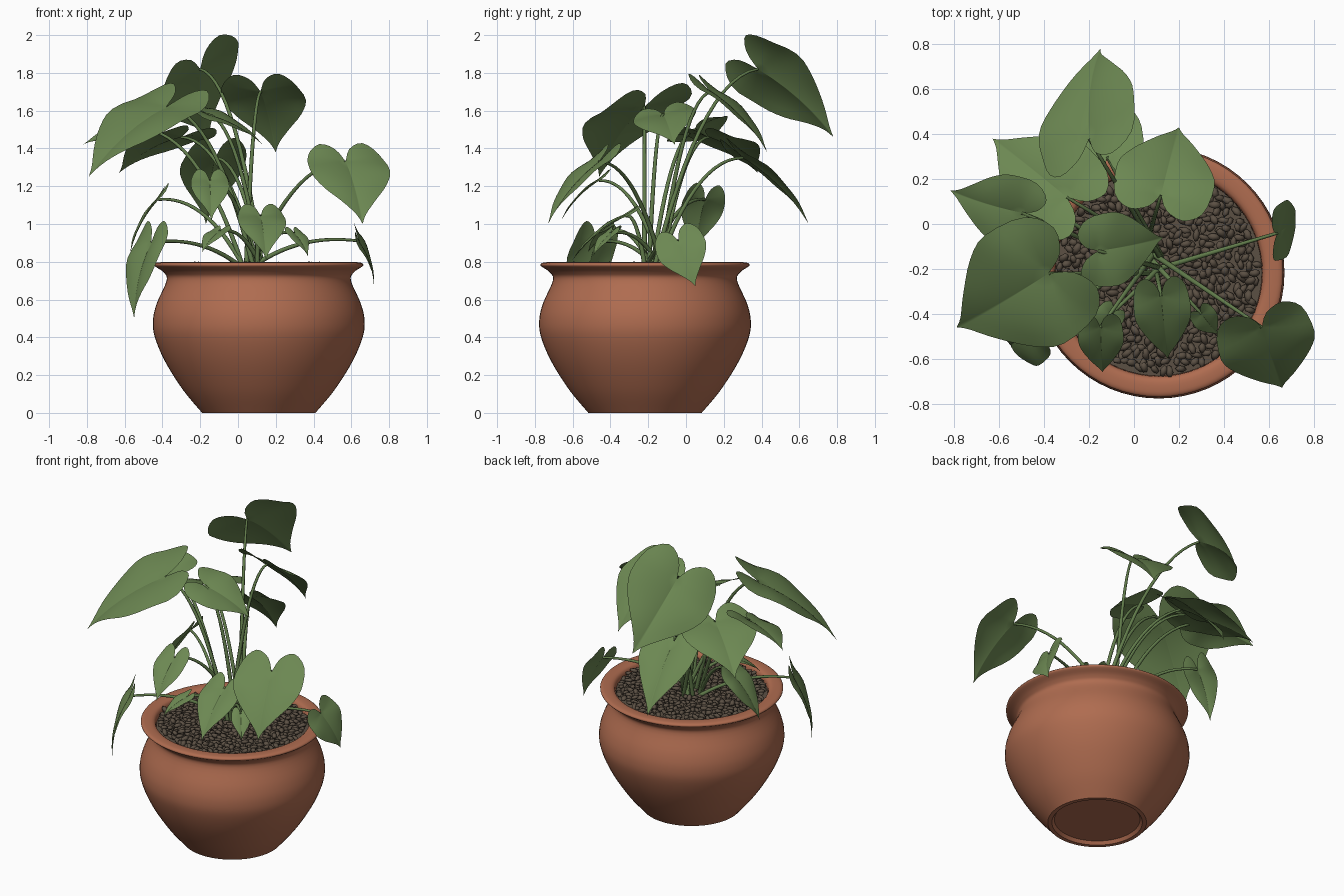
import bpy, bmesh, math, random
from mathutils import Vector, Matrix, Euler

if "Cube" in bpy.data.objects:
    bpy.data.objects.remove(bpy.data.objects["Cube"])

random.seed(4)
CX, CY = 0.11, -0.217          # pot axis


def material(name, rgb):
    m = bpy.data.materials.new(name)
    m.diffuse_color = (*rgb, 1)
    m.use_nodes = True
    m.node_tree.nodes["Principled BSDF"].inputs["Base Color"].default_value = m.diffuse_color
    return m


TERRACOTTA = material("terracotta", (0.43, 0.15, 0.08))
LEAF = material("leaf green", (0.15, 0.245, 0.085))
STEM = material("stem green", (0.12, 0.20, 0.07))
PEBBLE = material("pebble brown", (0.105, 0.08, 0.057))


def make_object(name, bm, mat):
    mesh = bpy.data.meshes.new(name)
    bm.to_mesh(mesh)
    bm.free()
    for p in mesh.polygons:
        p.use_smooth = True
    mesh.materials.append(mat)
    ob = bpy.data.objects.new(name, mesh)
    bpy.context.collection.objects.link(ob)
    return ob


def smooth_line(pts, n):
    """Catmull-Rom through 2D points."""
    v = [Vector(p) for p in pts]
    out = []
    for i in range(len(v) - 1):
        a, b, c, d = v[max(i - 1, 0)], v[i], v[i + 1], v[min(i + 2, len(v) - 1)]
        for k in range(n):
            t = k / n
            out.append(0.5 * (2 * b + (c - a) * t + (2 * a - 5 * b + 4 * c - d) * t * t
                              + (3 * b - a - 3 * c + d) * t ** 3))
    return out + [v[-1]]


def lathe(name, profile, mat, segs=64):
    bm = bmesh.new()
    rows = []
    for r, z in profile:
        rows.append([bm.verts.new((CX + r * math.cos(math.tau * i / segs),
                                   CY + r * math.sin(math.tau * i / segs), z)) for i in range(segs)])
    for a, b in zip(rows, rows[1:]):
        for i in range(segs):
            j = (i + 1) % segs
            bm.faces.new((a[i], a[j], b[j], b[i]))
    bmesh.ops.remove_doubles(bm, verts=bm.verts, dist=1e-5)
    bmesh.ops.recalc_face_normals(bm, faces=bm.faces)
    ob = make_object(name, bm, mat)
    bpy.context.view_layer.objects.active = ob
    ob.select_set(True)
    bpy.ops.object.shade_smooth_by_angle(angle=math.radians(40))
    ob.select_set(False)


# Pot: recessed foot, round belly, narrow neck, rolled rim
foot = [(0, 0.02), (0.26, 0.02), (0.275, 0)]
body = smooth_line([(0.30, 0), (0.40, 0.12), (0.495, 0.27), (0.55, 0.40), (0.56, 0.49),
                    (0.54, 0.58), (0.488, 0.70), (0.505, 0.745), (0.553, 0.78),
                    (0.53, 0.797), (0.468, 0.785), (0.46, 0.70)], 5)
lathe("pot", foot + [tuple(p) for p in body], TERRACOTTA)

# Soil bed under the pebbles
lathe("soil", [(0, 0.765), (0.46, 0.755)], PEBBLE)

# Pebbles: flattened stones scattered on a jittered grid
bm = bmesh.new()
step = 0.038
for i in range(-13, 14):
    for j in range(-15, 16):
        x = (i + 0.5 * (j % 2)) * step + random.uniform(-.01, .01)
        y = j * step * 0.87 + random.uniform(-.01, .01)
        if math.hypot(x, y) > 0.445:
            continue
        rot = Euler((random.uniform(-.5, .5), random.uniform(-.5, .5), random.uniform(0, 6.3))).to_matrix().to_4x4()
        size = Matrix.Diagonal((random.uniform(.024, .034), random.uniform(.015, .02), .013, 1))
        loc = Matrix.Translation((CX + x, CY + y, 0.775 + random.uniform(-.004, .01)))
        bmesh.ops.create_icosphere(bm, subdivisions=1, radius=1, matrix=loc @ rot @ size)
make_object("pebbles", bm, PEBBLE)

# Heart outline of one half leaf: (along midrib, across)
HALF = smooth_line([(1, 0), (.88, .12), (.68, .45), (.46, .8), (.22, 1),
                    (-.12, .9), (-.29, .55), (-.2, .18), (0, 0)], 3)
RINGS = 6


def leaf(name, notch, tip, roll, ratio):
    """Arched heart leaf from notch to tip, rolled about its midrib."""
    n, d = Vector(notch), Vector(tip) - Vector(notch)
    length = d.length
    across = d.cross(Vector((0, 0, 1))).normalized()
    up = across.cross(d).normalized()
    turn = Matrix.Rotation(math.radians(-roll), 3, up.cross(across))
    if (turn @ across).dot(up) * roll < 0:
        turn = turn.transposed()
    across, up = turn @ across, turn @ up
    bm = bmesh.new()
    for side in (-1, 1):
        centre = bm.verts.new(n)
        prev = None
        for k in range(1, RINGS + 1):
            row = []
            for s, w in (p * k / RINGS for p in HALF[:-1]):
                lift = .25 * s * (1 - s) if s > 0 else .08 * s
                lift += .12 * w * (1 - w) + .03 * w * w * math.sin(7 * s)
                row.append(bm.verts.new(n + d * s + across * (side * w * ratio * length / 2) + up * (lift * length)))
            # the last row vertex joins the notch
            row.append(centre)
            for i in range(len(row) - 1):
                if prev is None:
                    if i < len(row) - 2:
                        bm.faces.new((centre, row[i], row[i + 1]))
                elif i < len(row) - 2:
                    bm.faces.new((prev[i], row[i], row[i + 1], prev[i + 1]))
                else:
                    bm.faces.new((prev[i], row[i], centre)) if k == 2 else None
            prev = row
    bmesh.ops.remove_doubles(bm, verts=bm.verts, dist=1e-5)
    bmesh.ops.recalc_face_normals(bm, faces=bm.faces)
    if sum(f.normal.dot(up) for f in bm.faces) < 0:
        bmesh.ops.reverse_faces(bm, faces=bm.faces)
    make_object(name, bm, LEAF)


# Leaves: notch, tip, roll in degrees
BROAD = {
    "leaf_top_back": ((-.2, .38, 1.82), (-.15, .78, 1.46), 43),
    "leaf_top_centre": ((.12, .13, 1.7), (.2, .43, 1.38), 2),
    "leaf_left_large": ((-.38, -.22, 1.62), (-.79, -.46, 1.25), 9),
    "leaf_left_back": ((-.3, .12, 1.46), (-.63, .38, 1.27), -4),
    "leaf_left_outer": ((-.5, .05, 1.5), (-.82, .15, 1.42), 24),
    "leaf_centre": ((-.16, -.12, 1.58), (.13, -.06, 1.42), -14),
    "leaf_front_right": ((.57, -.46, 1.33), (.66, -.73, 1.0), -2),
    "leaf_hanging_right": ((.64, -.04, .91), (.72, .05, .67), -50),
}
NARROW = {
    "leaf_back_drooping": ((-.12, .3, 1.35), (-.17, .65, 1.0), 4),
    "leaf_hanging_left": ((-.46, -.48, .9), (-.55, -.54, .5), 0),
    "leaf_front_low": ((.12, -.32, 1.04), (.15, -.6, .81), 0),
    "leaf_front_mid": ((-.15, -.46, 1.23), (-.14, -.66, 1.02), 0),
    "leaf_left_low": ((-.42, .1, 1.13), (-.57, .04, .85), -15),
    "leaf_small_left": ((-.1, -.4, .96), (-.19, -.52, .85), 0),
    "leaf_small_right": ((.3, -.4, .95), (.37, -.49, .83), 0),
}
for group, ratio in ((BROAD, 1.0), (NARROW, .7)):
    for name, spec in group.items():
        leaf(name, *spec, ratio)

# Stems: arching tapered tubes from the crown to each leaf notch
curve = bpy.data.curves.new("stems", "CURVE")
curve.dimensions = "3D"
curve.bevel_depth = 0.012
curve.bevel_resolution = 2
for k, spec in enumerate([*BROAD.values(), *NARROW.values()]):
    end = Vector(spec[0])
    a = k * 2.4
    start = Vector((.08 + .05 * math.cos(a), -.17 + .05 * math.sin(a), .76))
    ctrl = start.lerp(end, 0.45)
    ctrl.z = start.z + (end.z - start.z) * 0.9 + 0.06
    spline = curve.splines.new("POLY")
    count = 14
    spline.points.add(count - 1)
    for i, p in enumerate(spline.points):
        t = i / (count - 1)
        q = start * (1 - t) ** 2 + ctrl * 2 * t * (1 - t) + end * t * t
        p.co = (*q, 1)
        p.radius = 1.1 - 0.5 * t
curve.materials.append(STEM)
stems = bpy.data.objects.new("stems", curve)
bpy.context.collection.objects.link(stems)
bpy.context.view_layer.objects.active = stems
stems.select_set(True)
bpy.ops.object.convert(target="MESH")
bpy.ops.object.shade_smooth()
